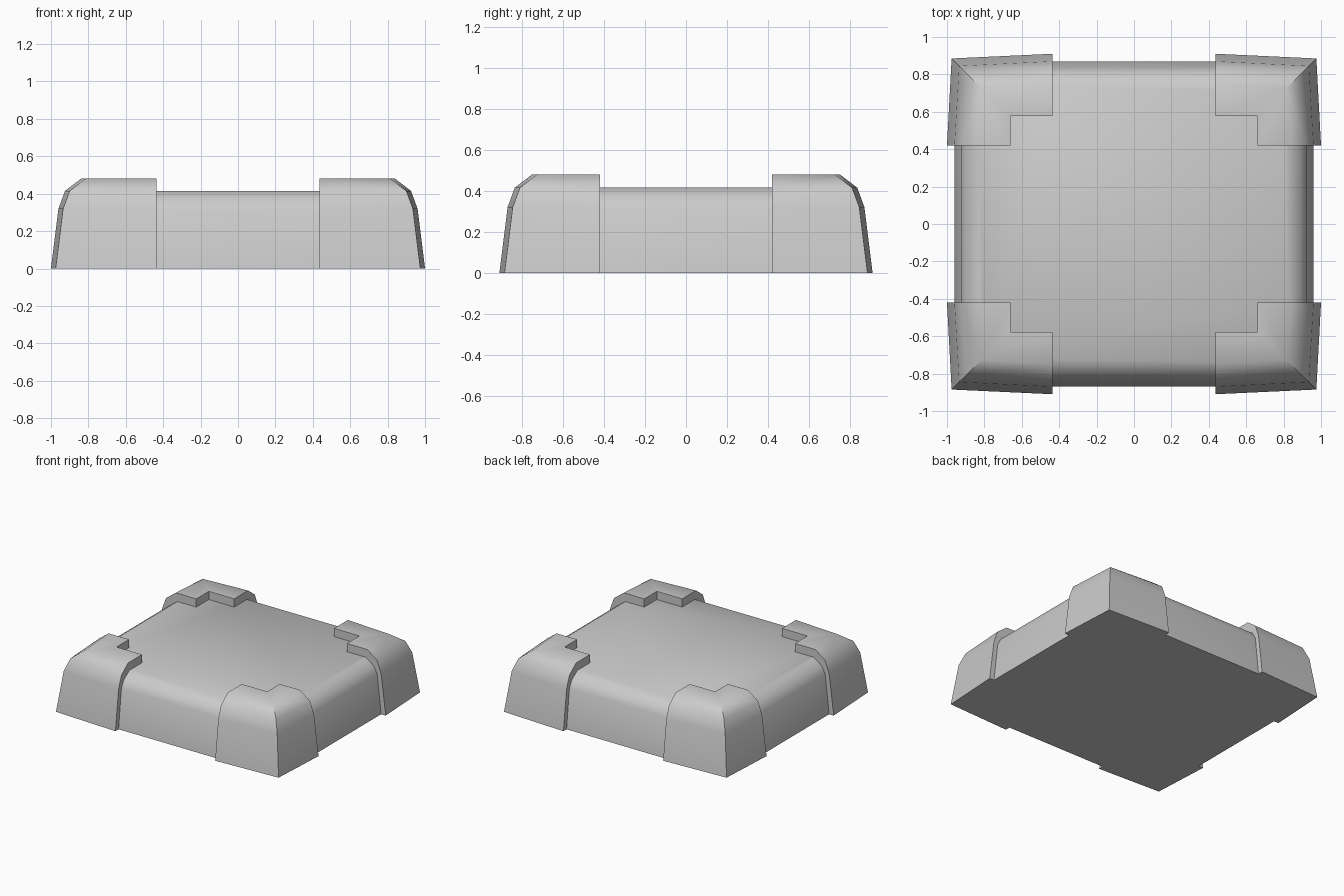
import bpy, bmesh

if "Cube" in bpy.data.objects:
    bpy.data.objects.remove(bpy.data.objects["Cube"])

AX, AY = 0.437, 0.42      # where the corner caps end along x and y
TAPER = 0.025             # sides pull in toward the corners


def loft(name, rings):
    """Closed solid from stacked rings of equal point count."""
    bm = bmesh.new()
    loops = [[bm.verts.new(p) for p in ring] for ring in rings]
    n = len(loops[0])
    for a, b in zip(loops, loops[1:]):
        for i in range(n):
            j = (i + 1) % n
            bm.faces.new((a[i], a[j], b[j], b[i]))
    bm.faces.new(loops[0][::-1])
    bm.faces.new(loops[-1])
    bmesh.ops.recalc_face_normals(bm, faces=bm.faces[:])
    mesh = bpy.data.meshes.new(name)
    bm.to_mesh(mesh)
    bm.free()
    obj = bpy.data.objects.new(name, mesh)
    bpy.context.collection.objects.link(obj)
    bpy.ops.object.select_all(action='DESELECT')
    obj.select_set(True)
    bpy.context.view_layer.objects.active = obj
    bpy.ops.object.shade_smooth_by_angle(angle=0.7)
    return obj


def corner(x, y):
    """Outer plan outline of the +x +y corner, counter-clockwise."""
    return [(x, AY), (x - TAPER, y - TAPER), (AX, y)]


def full_ring(x, y, z):
    c = corner(x, y)
    pts = c + [(-u, v) for u, v in c[::-1]]
    pts += [(-u, -v) for u, v in pts]
    return [(u, v, z) for u, v in pts]


# Slab body with rounded upper rim
body_profile = [(0.96, 0.87, 0), (0.925, 0.835, 0.31),
                (0.895, 0.805, 0.365), (0.825, 0.735, 0.415)]
loft("slab_body", [full_ring(*p) for p in body_profile])

# Raised L-shaped corner cap, mirrored to all four corners
cap_profile = [(1.0, 0.91, 0), (0.96, 0.87, 0.32),
               (0.925, 0.835, 0.415), (0.84, 0.75, 0.48)]
inner = [(AX, 0.577), (0.66, 0.577), (0.66, AY)]
caps = loft("corner_caps", [[(u, v, z) for u, v in corner(x, y) + inner]
                            for x, y, z in cap_profile])
mirror = caps.modifiers.new("four_corners", 'MIRROR')
mirror.use_axis = (True, True, False)
mirror.use_mirror_merge = False
